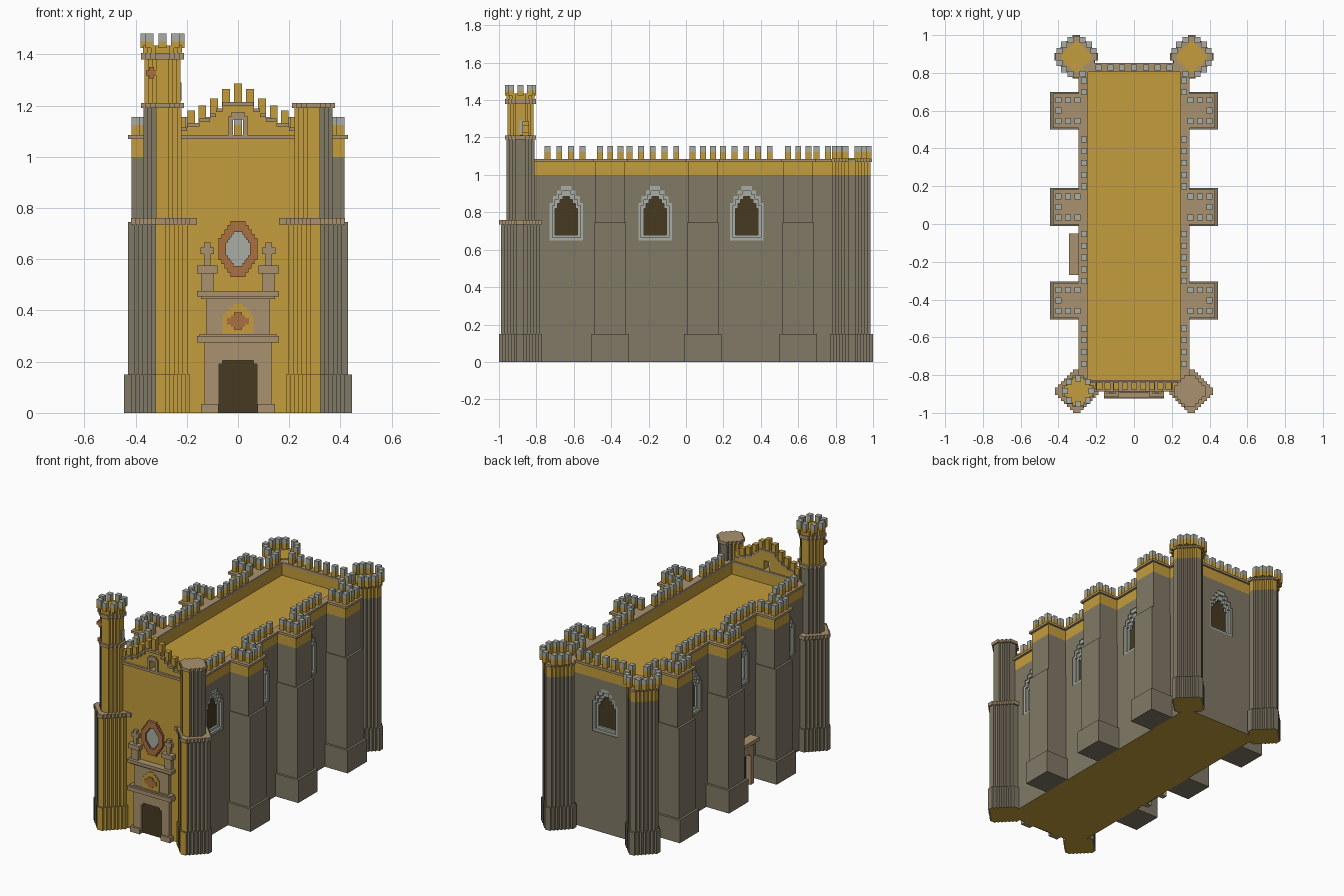
import bpy, bmesh, math

old = bpy.data.objects.get("Cube")
if old:
    bpy.data.objects.remove(old, do_unlink=True)

U = 1 / 64  # block size of the stepped shapes


def material(name, col):
    m = bpy.data.materials.new(name)
    m.use_nodes = True
    m.diffuse_color = (*col, 1)
    m.node_tree.nodes["Principled BSDF"].inputs["Base Color"].default_value = (*col, 1)
    return m


OCHRE = material("ochre plaster", (0.55, 0.335, 0.045))
STONE = material("grey stone", (0.22, 0.192, 0.135))
TAN = material("tan sandstone", (0.40, 0.29, 0.16))
PALE = material("pale grey stone", (0.40, 0.42, 0.37))
RUST = material("rust stone", (0.41, 0.16, 0.055))
DARK = material("dark opening", (0.062, 0.042, 0.015))


def finish(name, bm, mats, rule=None):
    bmesh.ops.recalc_face_normals(bm, faces=bm.faces)
    if rule:
        for f in bm.faces:
            f.material_index = rule(f.calc_center_median(), f.normal)
    me = bpy.data.meshes.new(name)
    bm.to_mesh(me)
    bm.free()
    for m in mats if isinstance(mats, (list, tuple)) else [mats]:
        me.materials.append(m)
    ob = bpy.data.objects.new(name, me)
    bpy.context.collection.objects.link(ob)
    return ob


def boxes(name, items, mats, rule=None):
    """Each item is x0, x1, y0, y1, z0, z1."""
    bm = bmesh.new()
    for x0, x1, y0, y1, z0, z1 in items:
        for v in bmesh.ops.create_cube(bm, size=1)["verts"]:
            v.co = ((x0 + x1) / 2 + v.co.x * (x1 - x0), (y0 + y1) / 2 + v.co.y * (y1 - y0),
                    (z0 + z1) / 2 + v.co.z * (z1 - z0))
    return finish(name, bm, mats, rule)


def at(axis, s, t, d):
    return {"x": (d, s, t), "y": (s, d, t), "z": (s, t, d)}[axis]


def prism(name, pts, axis, a, b, mats, rule=None, hole=None):
    """Extrude a profile along an axis, with an optional matching inner loop."""
    bm = bmesh.new()
    loops = [[[bm.verts.new(at(axis, s, t, d)) for s, t in p] for d in (a, b)]
             for p in ([pts, hole] if hole else [pts])]
    n = len(pts)
    for lo, hi in loops:
        for i in range(n):
            j = (i + 1) % n
            bm.faces.new((lo[i], lo[j], hi[j], hi[i]))
    for k in (0, 1):
        if hole:
            o, h = loops[0][k], loops[1][k]
            for i in range(n):
                j = (i + 1) % n
                bm.faces.new((o[i], o[j], h[j], h[i]))
        else:
            bm.faces.new(loops[0][k])
    return finish(name, bm, mats, rule)


def stepped(cx, cy, half, flat, stretch=1.0, n=None):
    """Octagon-like outline whose diagonals are stairs."""
    n = n or max(1, round((half - flat) / U))
    d = (half - flat) / n
    q = []
    for i in range(n):
        q += [(flat + i * d, half - i * d), (flat + i * d, half - (i + 1) * d)]
    q.append((half, flat))
    out = []
    for _ in range(4):
        out += q
        q = [(y, -x) for x, y in q]
    return [(cx + x, cy + y * stretch) for x, y in out]


def arch(c, w, z0, zs, z1):
    """Opening with a stair-stepped pointed top."""
    right, z = [(w, z0)], zs
    for fx, fz in ((1, .25), (.8, .55), (.55, .8), (.3, 1)):
        right += [(w * fx, z), (w * fx, zs + (z1 - zs) * fz)]
        z = zs + (z1 - zs) * fz
    return [(c + x, y) for x, y in right] + [(c - x, y) for x, y in reversed(right)]


# ---- main body with roof deck
WX, WB, WF = 0.28, 0.84, -0.86
body = boxes("nave_body", [(-WX, WX, WF, WB, 0, 1.0)], [STONE, OCHRE],
             lambda c, n: int(abs(n.z) > .5))
T = 0.035
boxes("parapet", [(-WX, -WX + T, WF, WB, 1, 1.07), (WX - T, WX, WF, WB, 1, 1.07),
                  (-WX + T, WX - T, WB - T, WB, 1, 1.07), (-WX + T, WX - T, WF, WF + T, 1, 1.07)], OCHRE)
M = 0.295
boxes("parapet_moulding", [(-M, -WX + T, WF, WB + .012, 1.07, 1.085), (WX - T, M, WF, WB + .012, 1.07, 1.085),
                           (-WX + T, WX - T, WB - T, WB + .012, 1.07, 1.085),
                           (-WX + T, WX - T, -.888, WF + T, 1.07, 1.085)], TAN)

# ---- windows: recessed stepped arches on both sides and the back
spots = [("x", s * WX, s, y) for s in (-1, 1) for y in (-.64, -.165, .325)] + [("y", WB, 1, 0)]
for axis, wall, s, c in spots:
    outer, mid, inner = arch(c, .09, .65, .82, .94), arch(c, .075, .665, .81, .915), arch(c, .06, .68, .80, .885)
    cut = prism("window_cutter", outer, axis, wall - s * .035, wall + s * .02, STONE)
    mod = body.modifiers.new("cut", "BOOLEAN")
    mod.object, mod.solver = cut, "EXACT"
    bpy.context.view_layer.objects.active = body
    bpy.ops.object.modifier_apply(modifier="cut")
    bpy.data.objects.remove(cut, do_unlink=True)
    prism("window_outer_frame", outer, axis, wall - s * .035, wall - s * .004, PALE, hole=mid)
    prism("window_inner_frame", mid, axis, wall - s * .035, wall - s * .018, PALE, hole=inner)
    prism("window_pane", inner, axis, wall - s * .036, wall - s * .031, DARK)

# ---- buttresses
BY = (-.405, .09, .60)
merlons = []
for s in (-1, 1):
    for y in BY:
        def block(x, h, z0, z1):
            return (min(s * .27, s * x), max(s * .27, s * x), y - h, y + h, z0, z1)
        boxes("buttress", [block(.445, .10, 0, .15), block(.43, .085, .15, .745), block(.415, .08, .745, 1.0)], STONE)
        boxes("buttress_band", [block(.415, .08, 1.0, 1.07)], OCHRE)
        boxes("buttress_moulding", [block(.43, .092, 1.07, 1.085)], TAN)
        merlons += [(s * x, y + dy, 1.085, 1.155) for x in (.30, .35, .40) for dy in (-.055, .055)]
        merlons.append((s * .40, y, 1.085, 1.155))
    # side wall merlons
    for i in range(-12, 13):
        y = i * .0625 + .01
        if all(abs(y - b) > .095 for b in BY):
            merlons.append((s * .265, y, 1.085, 1.155))
merlons += [(i * .0625, .828, 1.085, 1.155) for i in range(-3, 4)]

# ---- corner towers
RING = [(a, b) for a in (-.09, .09) for b in (-.032, .032)] + [(b, a) for a in (-.09, .09) for b in (-.032, .032)] \
    + [(a, b) for a in (-.066, .066) for b in (-.066, .066)]


def tower(name, cx, cy, half, flat, z0, z1, mats, rule=None):
    return prism(name, stepped(cx, cy, half, flat), "z", z0, z1, mats, rule)


def front_paint(c, n):
    return int(n.z < -.5 or (abs(n.z) < .5 and abs(c.x) < .314 and c.y < -.84))


for s in (-1, 1):
    # back towers
    cx, cy = s * .305, .885
    for nm, h, a, b, m in (("base", .115, 0, .15, [STONE, OCHRE]), ("shaft", .102, .15, 1.0, STONE),
                           ("band", .102, 1.0, 1.07, OCHRE), ("moulding", .11, 1.07, 1.085, TAN),
                           ("roof", .078, 1.085, 1.09, OCHRE)):
        rule = (lambda c, n: int(n.z < -.5)) if nm == "base" else None
        tower("back_tower_" + nm, cx, cy, h, .02, a, b, m, rule)
    merlons += [(cx + a, cy + b, 1.085, 1.155) for a, b in RING
                if not (abs(cx + a) < .255 and cy + b < .86)]
    # front towers
    cx, cy = s * .302, -.885
    tower("front_tower_base", cx, cy, .115, .02, 0, .15, [STONE, OCHRE], front_paint)
    tower("front_tower_shaft", cx, cy, .105, .02, .15, .735, [STONE, OCHRE], front_paint)
    tower("front_tower_cornice", cx, cy, .115, .02, .735, .76, TAN)
    cx = s * .295
    tower("front_tower_upper", cx, cy, .074, .026, .76, 1.19, [STONE, OCHRE], front_paint)
    tower("front_tower_cap", cx, cy, .084, .03, 1.19, 1.21, TAN)

# ---- tall bell turret on one front tower
cx, cy = -.295, -.885
tower("turret_shaft", cx, cy, .07, .026, 1.21, 1.38, OCHRE)
tower("turret_cornice", cx, cy, .084, .03, 1.38, 1.405, TAN)
tower("turret_crown", cx, cy, .076, .03, 1.405, 1.435, OCHRE)
merlons += [(cx + a, cy + b, 1.425, 1.482) for a, b in
            ((0, .068), (0, -.068), (.07, 0), (-.07, 0), (.05, .05), (.05, -.05), (-.05, .05), (-.05, -.05))]
boxes("turret_ornament", [(-.36, -.315, -.952, -.93, 1.318, 1.337), (-.347, -.328, -.953, -.93, 1.305, 1.35)], RUST)
boxes("turret_slit", [(-.232, -.221, -.89, -.862, 1.22, 1.29)], PALE)

# ---- battlements with pale caps
H = U
boxes("merlons", [(x - H, x + H, y - H, y + H, a, b - 2 * U) for x, y, a, b in merlons], OCHRE)
boxes("merlon_caps", [(x - H, x + H, y - H, y + H, b - 2 * U, b) for x, y, a, b in merlons], PALE)

# ---- facade and stepped gable
F = -.875
boxes("facade", [(-.30, .30, F, WF + .01, 0, 1.07)], OCHRE)
boxes("facade_cornice", [(s * .23 - .07, s * .23 + .07, F - .012, F + .01, .735, .76) for s in (-1, 1)], TAN)
STEPS = ((.06, 1.20), (.085, 1.175), (.11, 1.155), (.15, 1.135), (.20, 1.118), (.235, 1.10))
right = [(.02, 1.085), (.02, 1.145), (0, 1.145)]
outline, strips, x0 = [], [], 0
for x1, z in STEPS:
    outline += [(x0, z), (x1, z)]
    strips += [(s * (x0 + x1) / 2 - (x1 - x0) / 2, s * (x0 + x1) / 2 + (x1 - x0) / 2, F - .013, -.835, z, z + .014)
               for s in (-1, 1)]
    x0 = x1
half = outline[1:] + [(x0, 1.085), (.02, 1.085), (.02, 1.145)]
prism("gable", half + [(-x, z) for x, z in reversed(half)], "y", F, -.835, OCHRE)
boxes("gable_moulding", strips, TAN)
tops = ((0, 1.287), (.047, 1.265), (.094, 1.228), (.14, 1.20), (.183, 1.18), (.218, 1.155))
boxes("gable_merlons", [(s * x - .015, s * x + .015, F, -.84, t - .08, t)
                        for x, t in tops for s in ((-1, 1) if x else (1,))], OCHRE)
boxes("bell_niche_frame", [(-.037, -.02, F - .012, F + .002, 1.085, 1.16), (.02, .037, F - .012, F + .002, 1.085, 1.16),
                           (-.025, .025, F - .012, F + .002, 1.145, 1.175)], TAN)

# ---- front portal
P = F - .025
door = [(-.075, 0), (-.075, .19), (-.06, .19), (-.06, .205), (.06, .205), (.06, .19), (.075, .19), (.075, 0)]
prism("portal_frame", [(-.13, 0)] + door + [(.13, 0), (.13, .28), (-.13, .28)], "y", P, F + .005, TAN)
prism("portal_door", door, "y", F - .006, F + .002, DARK)
boxes("portal_plinths", [(s * .11 - .034, s * .11 + .034, P - .012, F, 0, .035) for s in (-1, 1)], TAN)
boxes("portal_cornices", [(-.16, .16, -.925, F, .275, .30), (-.15, .15, -.912, F, .30, .308),
                          (-.16, .16, -.92, F, .455, .475), (-.145, .145, -.91, F, .445, .455)], TAN)
boxes("portal_upper_tier", [(-.125, .125, P, F, .30, .45)], TAN)
prism("portal_niche", arch(0, .06, .308, .37, .425), "y", P - .004, P + .004, OCHRE)
boxes("niche_ornament", [(-.042, .042, P - .009, P, .345, .37), (-.015, .015, P - .01, P, .325, .392),
                         (-.028, .028, P - .008, P, .335, .38)], RUST)
for s in (-1, 1):
    x = s * .12
    boxes("pinnacle", [(x - .025, x + .025, P, F, .475, .545), (x - .04, x + .04, P - .012, F, .545, .575),
                       (x - .012, x + .012, P + .004, F, .575, .665), (x - .026, x + .026, P + .003, F, .62, .645)], TAN)

# ---- oculus
eye_out, eye_in = stepped(0, .64, .077, .03, 1.42, 4), stepped(0, .64, .047, .018, 1.4, 4)
prism("oculus_frame", eye_out, "y", F - .018, F + .002, RUST, hole=eye_in)
prism("oculus_glass", eye_in, "y", F - .005, F + .002, PALE)

# ---- side portal
c, W = -.16, -WX
side = [(c - .055, 0), (c - .055, .19), (c - .04, .205), (c + .04, .205), (c + .055, .19), (c + .055, 0)]
prism("side_portal_frame", [(c - .09, 0)] + side + [(c + .09, 0), (c + .09, .275), (c - .09, .275)],
      "x", W - .04, W + .005, TAN)
prism("side_portal_door", side, "x", W - .006, W + .002, DARK)
boxes("side_portal_cornice", [(W - .065, W, c - .11, c + .11, .275, .30)], TAN)
